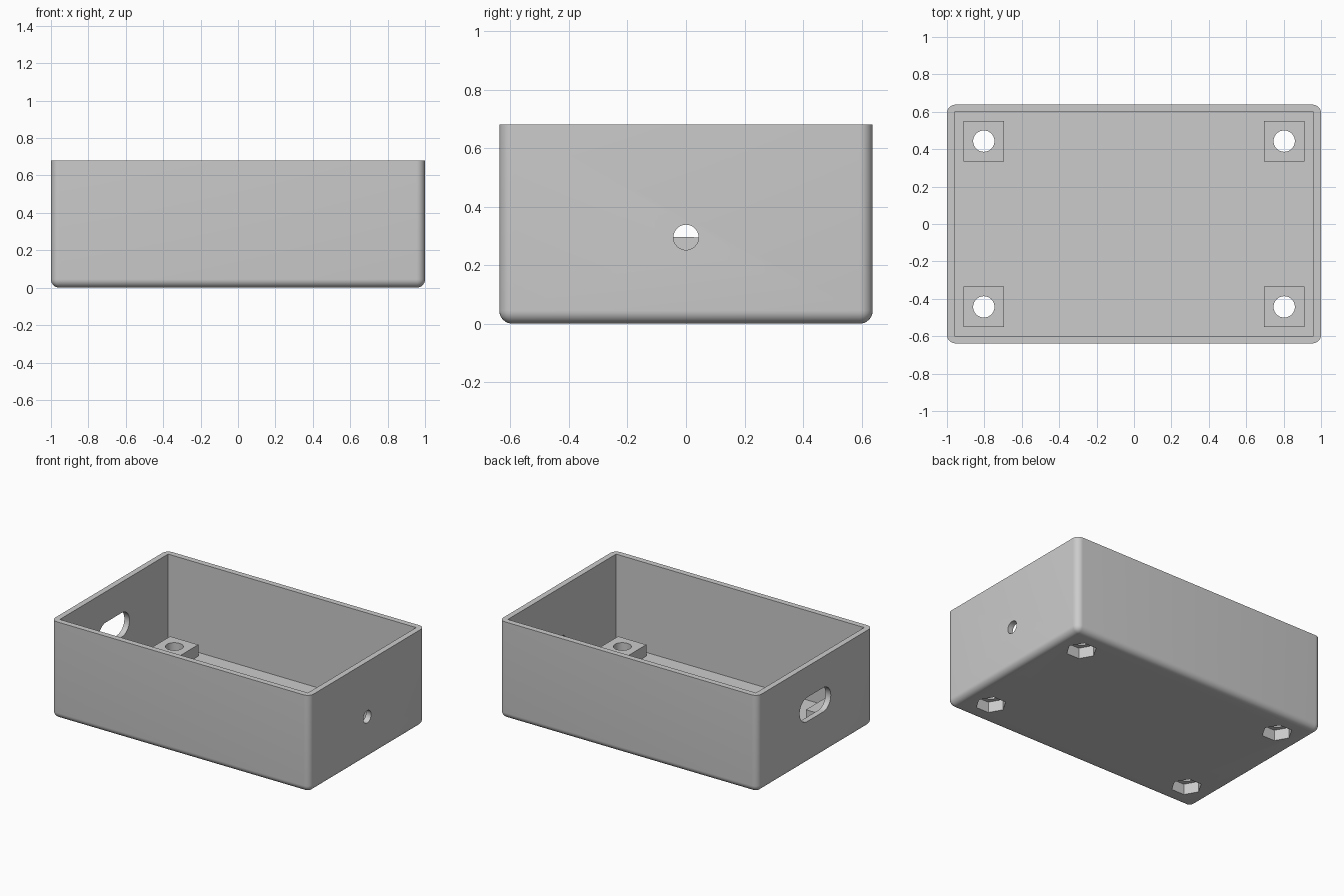
import bpy, bmesh, math
from mathutils import Matrix, Vector

if "Cube" in bpy.data.objects:
    bpy.data.objects.remove(bpy.data.objects["Cube"])

LENGTH, DEPTH, HEIGHT = 2.0, 1.276, 0.68
WALL, FLOOR, ROUND = 0.04, 0.055, 0.045
POST_X, POST_Y, POST_SIZE, POST_TOP = 0.803, 0.443, 0.218, 0.135

grey = bpy.data.materials.new("plain_grey")
grey.use_nodes = True
grey.diffuse_color = (0.6, 0.6, 0.6, 1)
grey.node_tree.nodes["Principled BSDF"].inputs["Base Color"].default_value = (0.6, 0.6, 0.6, 1)


def add_object(name, bm):
    mesh = bpy.data.meshes.new(name)
    bmesh.ops.recalc_face_normals(bm, faces=bm.faces)
    bm.to_mesh(mesh)
    bm.free()
    mesh.materials.append(grey)
    obj = bpy.data.objects.new(name, mesh)
    bpy.context.collection.objects.link(obj)
    return obj


def box(name, low, high):
    low, high = Vector(low), Vector(high)
    bm = bmesh.new()
    bmesh.ops.create_cube(bm, size=1)
    bmesh.ops.scale(bm, vec=high - low, verts=bm.verts)
    bmesh.ops.translate(bm, vec=(low + high) / 2, verts=bm.verts)
    return add_object(name, bm)


def prism(name, radius, sides, length, centre, along_x=False, stretch=0):
    """Cylinder along z or x; stretch pulls it into a slot along y."""
    bm = bmesh.new()
    bmesh.ops.create_cone(bm, cap_ends=True, segments=sides, radius1=radius,
                          radius2=radius, depth=length)
    # first corner points along +x
    first = max(bm.verts, key=lambda v: v.co.x)
    turn = -math.atan2(first.co.y, first.co.x)
    bmesh.ops.rotate(bm, matrix=Matrix.Rotation(turn, 3, "Z"), verts=bm.verts)
    if along_x:
        bmesh.ops.rotate(bm, matrix=Matrix.Rotation(math.pi / 2, 3, "Y"), verts=bm.verts)
    if stretch:
        # offset the ends so no vertex lies on the split line
        for v in bm.verts:
            v.co.y += math.copysign(stretch, v.co.y + 1e-4)
    bmesh.ops.translate(bm, vec=centre, verts=bm.verts)
    return add_object(name, bm)


def combine(target, tool, operation):
    """Apply a boolean and discard the tool."""
    tool.hide_render = True
    mod = target.modifiers.new("cut", "BOOLEAN")
    mod.operation, mod.object, mod.solver = operation, tool, "EXACT"
    bpy.context.view_layer.update()
    graph = bpy.context.evaluated_depsgraph_get()
    mesh = bpy.data.meshes.new_from_object(target.evaluated_get(graph))
    target.modifiers.clear()
    target.data = mesh
    bpy.data.objects.remove(tool)


# Outer block with rounded upright and bottom edges, sharp at the rim
case = box("open_case", (-LENGTH / 2, -DEPTH / 2, 0), (LENGTH / 2, DEPTH / 2, HEIGHT))
bm = bmesh.new()
bm.from_mesh(case.data)
edges = [e for e in bm.edges if min(v.co.z for v in e.verts) < HEIGHT / 2]
bmesh.ops.bevel(bm, geom=edges, offset=ROUND, segments=8, profile=0.5, affect="EDGES")
bm.to_mesh(case.data)
bm.free()

# Sharp-cornered cavity
inner_x, inner_y = LENGTH / 2 - WALL, DEPTH / 2 - WALL
combine(case, box("cavity", (-inner_x, -inner_y, FLOOR), (inner_x, inner_y, HEIGHT + 0.2)),
        "DIFFERENCE")

# Four corner posts, each with a screw hole and a hexagonal nut pocket below
half = POST_SIZE / 2
for x in (-POST_X, POST_X):
    for y in (-POST_Y, POST_Y):
        combine(case, box("post", (x - half, y - half, FLOOR / 2),
                          (x + half, y + half, POST_TOP)), "UNION")
        combine(case, prism("nut_pocket", 0.098, 6, 0.15, (x, y, 0)), "DIFFERENCE")
        combine(case, prism("screw_hole", 0.057, 48, 0.6, (x, y, 0.1)), "DIFFERENCE")

# Round cable hole at one end, wide slot at the other
combine(case, prism("cable_hole", 0.043, 48, 0.2, (LENGTH / 2, 0, 0.295), True), "DIFFERENCE")
combine(case, prism("end_slot", 0.085, 48, 0.2, (-LENGTH / 2, 0, 0.38), True, 0.087),
        "DIFFERENCE")

bpy.ops.object.select_all(action="DESELECT")
case.select_set(True)
bpy.context.view_layer.objects.active = case
bpy.ops.object.shade_smooth_by_angle(angle=math.radians(30))
